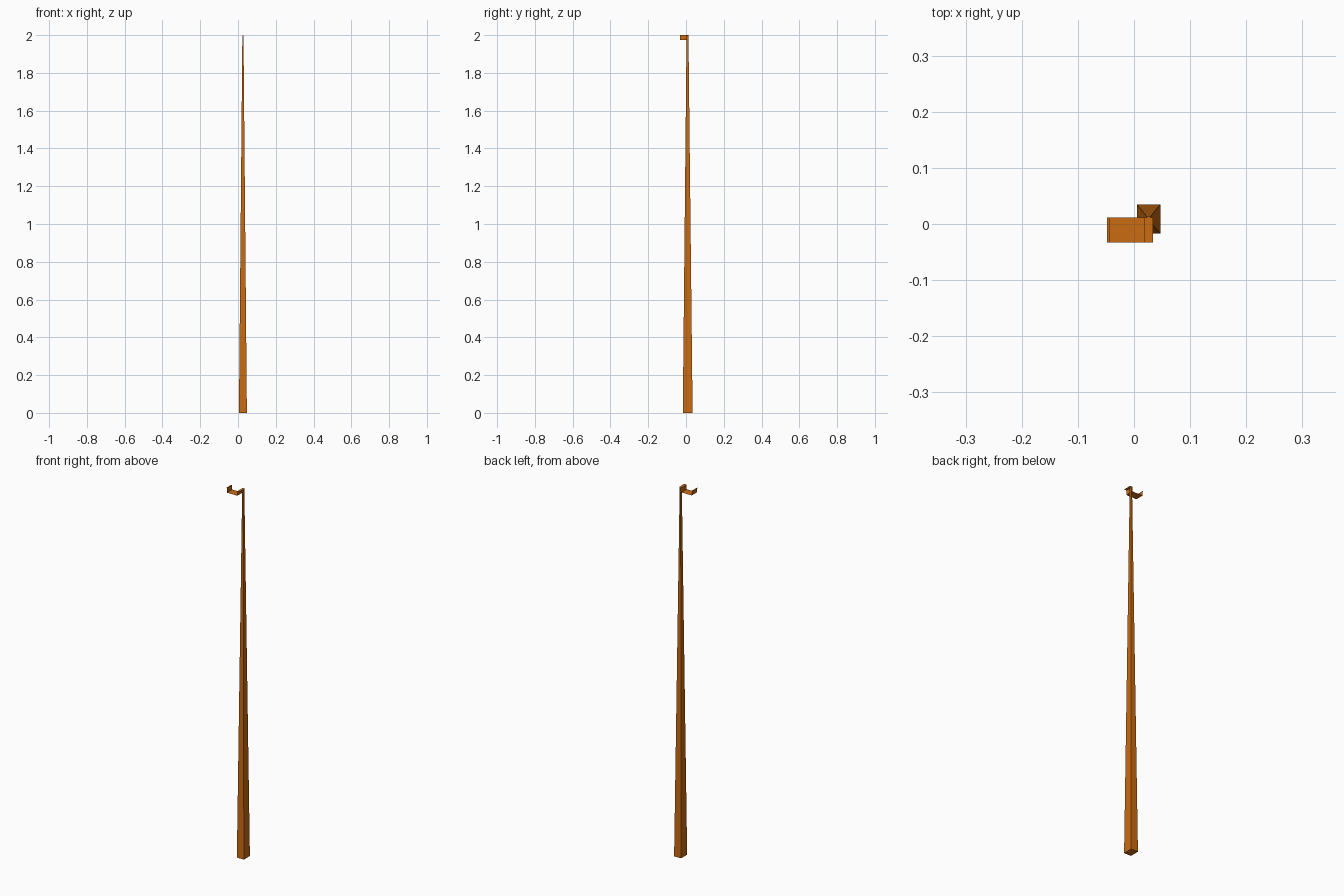
import bpy

if "Cube" in bpy.data.objects:
    bpy.data.objects.remove(bpy.data.objects["Cube"])

orange = bpy.data.materials.new("burnt orange")
orange.diffuse_color = (0.58, 0.145, 0.006, 1)
orange.use_nodes = True
orange.node_tree.nodes["Principled BSDF"].inputs["Base Color"].default_value = orange.diffuse_color


def make(name, verts, faces):
    mesh = bpy.data.meshes.new(name)
    mesh.from_pydata(verts, [], faces)
    mesh.materials.append(orange)
    ob = bpy.data.objects.new(name, mesh)
    bpy.context.collection.objects.link(ob)
    return ob


def rect(cx, cy, hx, hy, z):
    return [(cx + sx * hx, cy + sy * hy, z)
            for sx, sy in ((-1, -1), (1, -1), (1, 1), (-1, 1))]


# Tall four-sided tapered pole
verts = rect(0.026, 0.009, 0.021, 0.026, 0) + rect(0.026, 0.008, 0.003, 0.005, 1.999)
sides = [(i, (i + 1) % 4, (i + 1) % 4 + 4, i + 4) for i in range(4)]
make("tapered_pole", verts, sides + [(3, 2, 1, 0), (4, 5, 6, 7)])

# Thin sheet bracket at the tip: lip, wall, floor, wall, lip
profile = [(-0.048, 2.0), (-0.043, 2.0), (-0.043, 1.975),
           (0.019, 1.975), (0.019, 2.0), (0.034, 2.0)]
verts = [(x, y, z) for x, z in profile for y in (-0.033, 0.012)]
make("tip_bracket", verts,
     [(2 * i, 2 * i + 2, 2 * i + 3, 2 * i + 1) for i in range(len(profile) - 1)])
